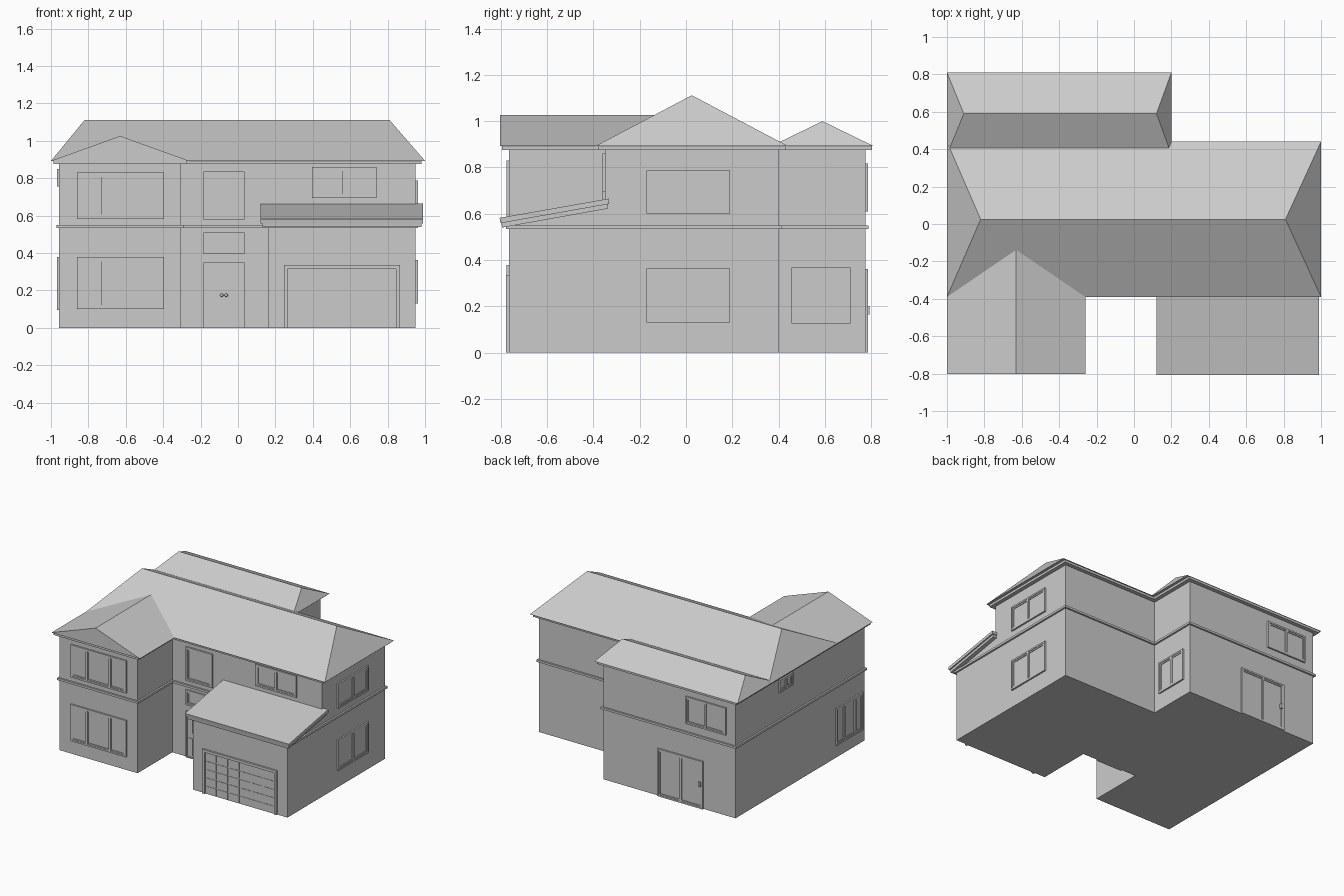
import bpy, bmesh, math
from mathutils import Vector

if "Cube" in bpy.data.objects:
    bpy.data.objects.remove(bpy.data.objects["Cube"])

grey = bpy.data.materials.new("plain grey")
grey.diffuse_color = (0.6, 0.6, 0.6, 1)
grey.use_nodes = True
grey.node_tree.nodes["Principled BSDF"].inputs["Base Color"].default_value = grey.diffuse_color


def make(name, verts, faces):
    me = bpy.data.meshes.new(name)
    bm = bmesh.new()
    vs = [bm.verts.new(v) for v in verts]
    for f in faces:
        bm.faces.new([vs[i] for i in f])
    bmesh.ops.recalc_face_normals(bm, faces=bm.faces)
    bm.to_mesh(me)
    bm.free()
    ob = bpy.data.objects.new(name, me)
    bpy.context.collection.objects.link(ob)
    me.materials.append(grey)
    return ob


def prism(name, a, b):
    """Solid between two matching outlines."""
    n = len(a)
    sides = [(i, (i + 1) % n, (i + 1) % n + n, i + n) for i in range(n)]
    return make(name, a + b, sides + [tuple(range(n)), tuple(range(n, 2 * n))])


def offset(poly, d):
    """Grow a counter-clockwise right-angled outline by d."""
    out = []
    for i, p in enumerate(poly):
        p = Vector(p)
        e1 = (p - Vector(poly[i - 1])).normalized()
        e2 = (Vector(poly[(i + 1) % len(poly)]) - p).normalized()
        q = p + d * (Vector((e1.y, -e1.x)) + Vector((e2.y, -e2.x)))
        out.append((q.x, q.y))
    return out


def band(name, poly, d, z0, z1):
    """Moulding running round an outline."""
    n, big = len(poly), offset(poly, d)
    rows = [(poly, z0), (big, z0), (big, z1), (poly, z1)]
    verts = [(x, y, z) for pts, z in rows for x, y in pts]
    faces = [(r * n + i, r * n + (i + 1) % n, (r + 1) * n + (i + 1) % n, (r + 1) * n + i)
             for r in range(3) for i in range(n)]
    make(name, verts, faces)


def hip_roof(name, x0, x1, y0, y1, z, rx0, rx1, ry, rz):
    make(name, [(x0, y0, z), (x1, y0, z), (x1, y1, z), (x0, y1, z), (rx0, ry, rz), (rx1, ry, rz)],
         [(0, 1, 5, 4), (1, 2, 5), (2, 3, 4, 5), (3, 0, 4), (0, 1, 2, 3)])


def plates(name, side, at, rects):
    """Boxes on a wall; each rect is u0, u1, z0, z1, depth. side: F, B, L or R."""
    s = -1 if side in "FL" else 1
    verts, faces = [], []
    for u0, u1, z0, z1, d in rects:
        k = len(verts)
        for w in (at - s * 0.002, at + s * d):
            for u, z in ((u0, z0), (u1, z0), (u1, z1), (u0, z1)):
                verts.append((u, w, z) if side in "FB" else (w, u, z))
        for f in ((0, 1, 2, 3), (4, 5, 6, 7), (0, 1, 5, 4), (1, 2, 6, 5), (2, 3, 7, 6), (3, 0, 4, 7)):
            faces.append(tuple(k + i for i in f))
    make(name, verts, faces)


def frame(u0, u1, z0, z1, t, d):
    return [(u0, u0 + t, z0, z1, d), (u1 - t, u1, z0, z1, d),
            (u0 + t, u1 - t, z0, z0 + t, d), (u0 + t, u1 - t, z1 - t, z1, d)]


def window(name, side, at, u0, u1, z0, z1, shares=(1,)):
    """Frame with one sash and pane per share of the width."""
    rects = frame(u0, u1, z0, z1, 0.012, 0.012)
    u, w = u0 + 0.012, u1 - u0 - 0.024
    for i, s in enumerate(shares):
        v = u + w * s / sum(shares)
        rects += frame(u, v, z0 + 0.012, z1 - 0.012, 0.01, 0.008)
        rects.append((u + 0.01, v - 0.01, z0 + 0.022, z1 - 0.022, 0.003))
        if i:
            rects.append((u - 0.008, u + 0.008, z0 + 0.012, z1 - 0.012, 0.012))
        u = v
    plates(name, side, at, rects)


# Wall outlines
XL, XR, YF, YM, YB, YR = -0.957, 0.95, -0.765, -0.35, 0.40, 0.775
WX, GX, RX = -0.305, 0.16, 0.15
upper = [(XL, YF), (WX, YF), (WX, YM), (XR, YM), (XR, YB), (RX, YB), (RX, YR), (XL, YR)]
ground = [(XL, YF), (WX, YF), (WX, YM), (GX, YM), (GX, YF), (XR, YF), (XR, YB), (RX, YB), (RX, YR), (XL, YR)]

prism("house_walls", [(x, y, 0) for x, y in upper], [(x, y, 0.88) for x, y in upper])
side = [(YF, 0), (YM, 0), (YM, 0.635), (YF, 0.555)]
prism("garage_walls", [(GX, y, z) for y, z in side], [(XR, y, z) for y, z in side])
band("belt_moulding", ground, 0.013, 0.533, 0.549)
band("eave_moulding", upper, 0.03, 0.876, 0.894)

# Roofs
E = 0.893
hip_roof("main_roof", -1, 1, -0.39, 0.44, E, -0.82, 0.81, 0.025, 1.112)
hip_roof("rear_roof", -1, 0.2, 0.37, 0.81, E, -0.91, 0.12, 0.59, 1.0)
gable = [(-1, E), (-0.26, E), (-0.63, 1.026)]
prism("front_gable_roof", [(x, -0.803, z) for x, z in gable], [(x, -0.135, z) for x, z in gable])
for name, x0, x1, prof in (
        ("garage_roof", 0.12, 0.99, [(-0.806, 0.582), (-0.335, 0.665), (-0.333, 0.642), (-0.802, 0.559)]),
        ("garage_fascia", 0.13, 0.98, [(-0.798, 0.562), (-0.338, 0.643), (-0.338, 0.622), (-0.795, 0.54)])):
    prism(name, [(x0, y, z) for y, z in prof], [(x1, y, z) for y, z in prof])

# Windows
for name, z0, z1 in (("upper", 0.583, 0.83), ("lower", 0.10, 0.378)):
    window(name + "_front_window", "F", YF, -0.86, -0.395, z0, z1, (0.13, 0.2, 0.13))
window("entry_window", "F", YM, -0.185, 0.035, 0.58, 0.835)
window("transom_window", "F", YM, -0.185, 0.035, 0.395, 0.51)
window("over_garage_window", "F", YM, 0.395, 0.74, 0.695, 0.86, (1, 1))
window("upper_right_window", "R", XR, -0.17, 0.19, 0.60, 0.787, (1, 1))
window("lower_right_window", "R", XR, -0.17, 0.19, 0.13, 0.363, (1, 1))
window("rear_wing_window", "R", RX, 0.455, 0.712, 0.125, 0.367, (1, 1))
window("rear_upper_window", "B", YR, -0.88, -0.545, 0.61, 0.817, (1, 1))
window("left_upper_window", "L", XL, 0.10, 0.26, 0.755, 0.85, (1, 1))
window("left_lower_window", "L", XL, -0.74, -0.42, 0.095, 0.378, (0.13, 0.2, 0.13))

# Front double door with raised panels and knobs
rects = frame(-0.185, 0.035, 0.0, 0.35, 0.008, 0.012)
for u in (-0.177, -0.0745):
    rects.append((u, u + 0.102, 0.0, 0.342, 0.004))
    for c in (0.01, 0.056):
        for z0, z1 in ((0.02, 0.15), (0.19, 0.325)):
            rects.append((u + c, u + c + 0.036, z0, z1, 0.008))
plates("front_door", "F", YM, rects)
for i, x in enumerate((-0.087, -0.063)):
    bpy.ops.mesh.primitive_uv_sphere_add(segments=12, ring_count=8, radius=0.009, location=(x, YM - 0.018, 0.175))
    knob = bpy.context.object
    knob.name = "front_door_knob_%d" % (i + 1)
    knob.data.materials.append(grey)
    bpy.ops.object.shade_smooth_by_angle()

# Garage door: frame and a grid of panels
rects = [(0.245, 0.265, 0, 0.335, 0.014), (0.845, 0.865, 0, 0.335, 0.014),
         (0.265, 0.845, 0.315, 0.335, 0.014), (0.265, 0.845, 0, 0.315, 0.003)]
cw, rh = 0.58 / 6, 0.315 / 5
for c in range(6):
    for r in range(5):
        u, z = 0.265 + c * cw, r * rh
        rects.append((u + 0.005, u + cw - 0.005, z + 0.004, z + rh - 0.004, 0.006))
plates("garage_door", "F", YF, rects)

# Sliding door at the back with its handle
window("patio_door", "B", YR, -0.69, -0.31, 0.0, 0.36, (1, 1))
plates("patio_door_handle", "B", YR, [(-0.672, -0.655, 0.165, 0.2, 0.018)])
